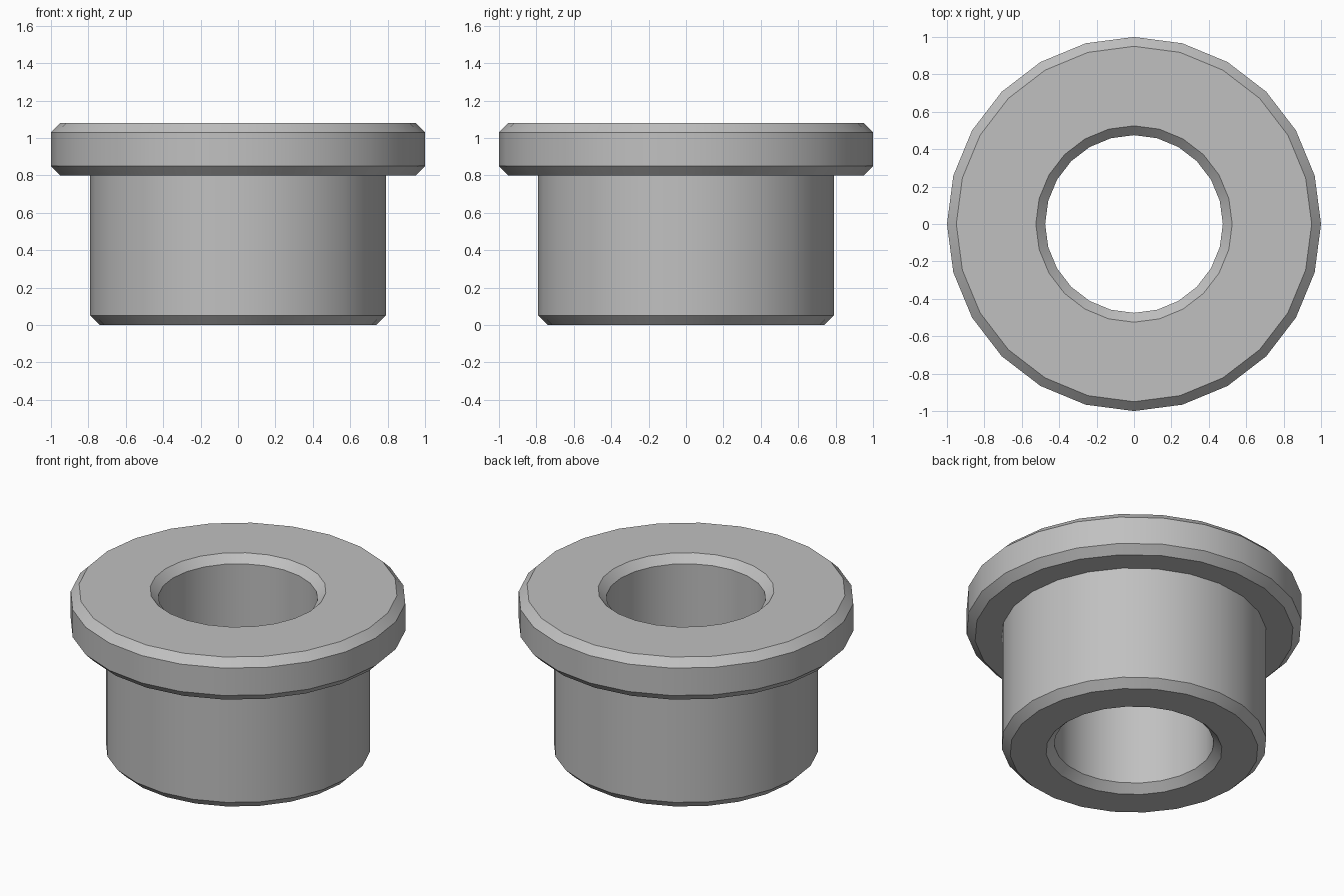
import bpy, bmesh, math

cube = bpy.data.objects.get("Cube")
if cube:
    bpy.data.objects.remove(cube, do_unlink=True)

SIDES = 24
CHAMFER = 0.05
HEIGHT, FLANGE_BASE = 1.08, 0.80
BORE, BODY, FLANGE = 0.475, 0.79, 1.0

# Plain grey metal
metal = bpy.data.materials.new("grey metal")
metal.use_nodes = True
colour = (0.53, 0.53, 0.53, 1)
metal.diffuse_color = colour
metal.node_tree.nodes["Principled BSDF"].inputs["Base Color"].default_value = colour

# Closed (radius, height) section: bore, foot, sleeve, flange
profile = [
    (BORE, CHAMFER), (BORE + CHAMFER, 0),
    (BODY - CHAMFER, 0), (BODY, CHAMFER),
    (BODY, FLANGE_BASE), (FLANGE - CHAMFER, FLANGE_BASE),
    (FLANGE, FLANGE_BASE + CHAMFER), (FLANGE, HEIGHT - CHAMFER),
    (FLANGE - CHAMFER, HEIGHT), (BORE + CHAMFER, HEIGHT),
    (BORE, HEIGHT - CHAMFER),
]

# Revolve the section around the z axis
bm = bmesh.new()
rings = []
for i in range(SIDES):
    a = math.tau * i / SIDES
    rings.append([bm.verts.new((r * math.cos(a), r * math.sin(a), z)) for r, z in profile])
for i, ring in enumerate(rings):
    following = rings[(i + 1) % SIDES]
    for j in range(len(profile)):
        k = (j + 1) % len(profile)
        bm.faces.new((ring[j], following[j], following[k], ring[k]))
bmesh.ops.recalc_face_normals(bm, faces=bm.faces)

mesh = bpy.data.meshes.new("flanged_bushing")
bm.to_mesh(mesh)
bm.free()
mesh.materials.append(metal)
bushing = bpy.data.objects.new("flanged_bushing", mesh)
bpy.context.collection.objects.link(bushing)

# Smooth round walls with crisp chamfer edges
bpy.ops.object.select_all(action="DESELECT")
bushing.select_set(True)
bpy.context.view_layer.objects.active = bushing
bpy.ops.object.shade_smooth_by_angle(angle=math.radians(30))
